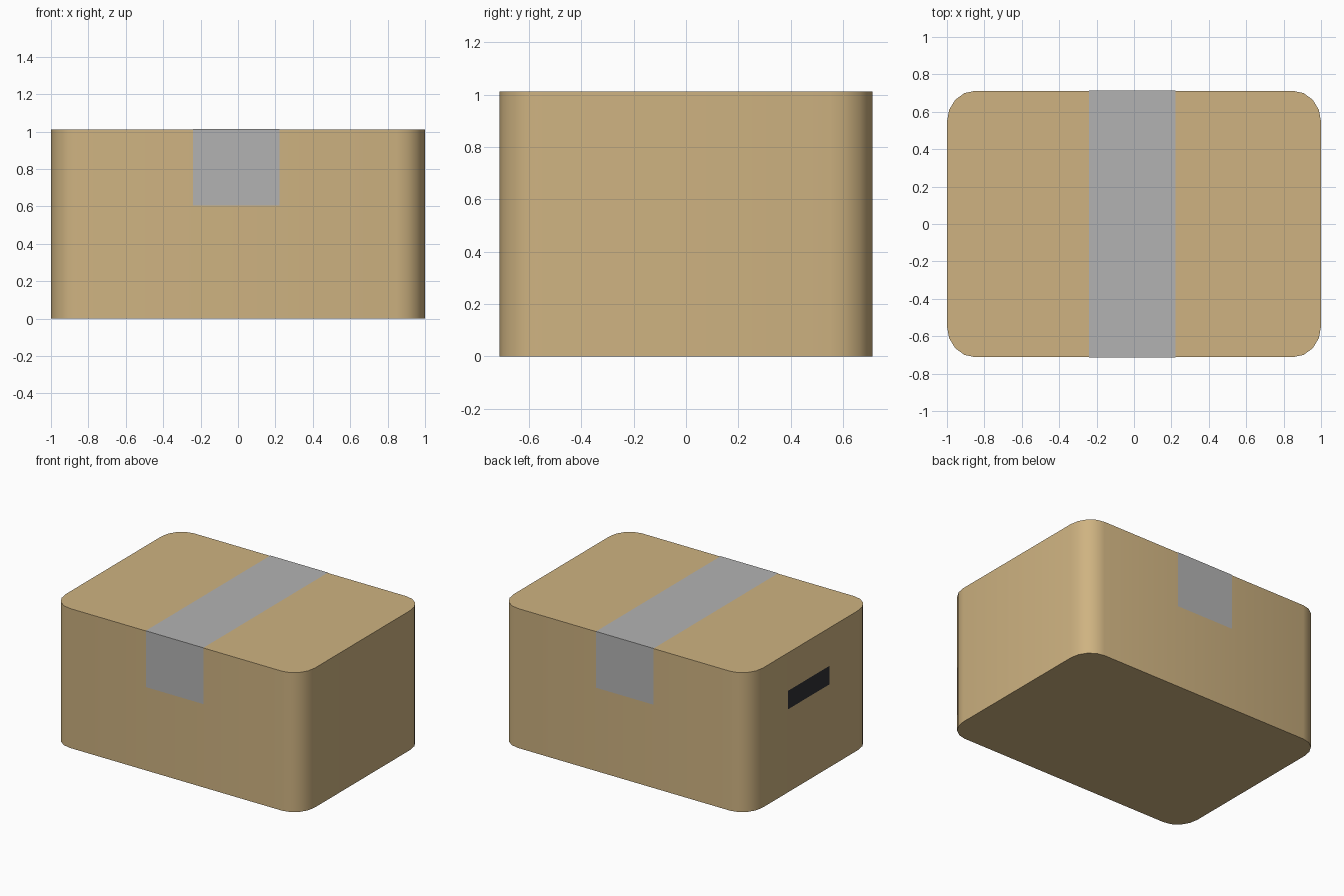
import bpy, bmesh, math

if "Cube" in bpy.data.objects:
    bpy.data.objects.remove(bpy.data.objects["Cube"])

HX, HY, HZ = 1.0, 0.712, 1.011      # carton half width, half depth, height
RX, RY, SEG = 0.15, 0.165, 4        # corner rounding
GAP = 0.002                         # how far stickers stand off the carton


def make_object(name, bm, colour=None):
    bmesh.ops.recalc_face_normals(bm, faces=bm.faces)
    mesh = bpy.data.meshes.new(name)
    bm.to_mesh(mesh)
    bm.free()
    ob = bpy.data.objects.new(name, mesh)
    bpy.context.collection.objects.link(ob)
    if colour:
        mat = bpy.data.materials.new(name + "_colour")
        mat.diffuse_color = (*colour, 1)
        mat.use_nodes = True
        mat.node_tree.nodes["Principled BSDF"].inputs["Base Color"].default_value = mat.diffuse_color
        mesh.materials.append(mat)
    return ob


# Carton: rounded rectangle extruded upwards
bm = bmesh.new()
outline = []
for q, (sx, sy) in enumerate([(1, 1), (-1, 1), (-1, -1), (1, -1)]):
    for i in range(SEG + 1):
        a = (q + i / SEG) * math.pi / 2
        outline.append(bm.verts.new((sx * (HX - RX) + RX * math.cos(a),
                                     sy * (HY - RY) + RY * math.sin(a), 0)))
base = bm.faces.new(outline)
top = bmesh.ops.extrude_face_region(bm, geom=[base], use_keep_orig=True)["geom"]
bmesh.ops.translate(bm, vec=(0, 0, HZ),
                    verts=[v for v in top if isinstance(v, bmesh.types.BMVert)])
carton = make_object("carton", bm, (0.62, 0.45, 0.22))
bpy.context.view_layer.objects.active = carton
carton.select_set(True)
bpy.ops.object.shade_smooth_by_angle(angle=math.radians(40))

# Tape: strip folded over the top and down the front and back
bm = bmesh.new()
y, z = HY + GAP, HZ + GAP
path = [(-y, 0.605), (-y, z), (y, z), (y, 0.605)]
rows = [[bm.verts.new((x, py, pz)) for x in (-0.24, 0.222)] for py, pz in path]
for a, b in zip(rows, rows[1:]):
    bm.faces.new((a[0], a[1], b[1], b[0]))
bm.normal_update()
# face outwards: the top face must point up
tape = make_object("tape", bm, (0.45, 0.45, 0.45))
if tape.data.polygons[1].normal.z < 0:
    tape.data.flip_normals()

# Hand hole: dark slot on the left side only
bm = bmesh.new()
x = -HX - GAP
bm.faces.new([bm.verts.new((x, py, pz)) for py, pz in
              [(0.262, 0.603), (0.262, 0.737), (-0.215, 0.737), (-0.215, 0.603)]])
hole = make_object("hand_hole", bm, (0.03, 0.03, 0.035))
if hole.data.polygons[0].normal.x > 0:
    hole.data.flip_normals()
